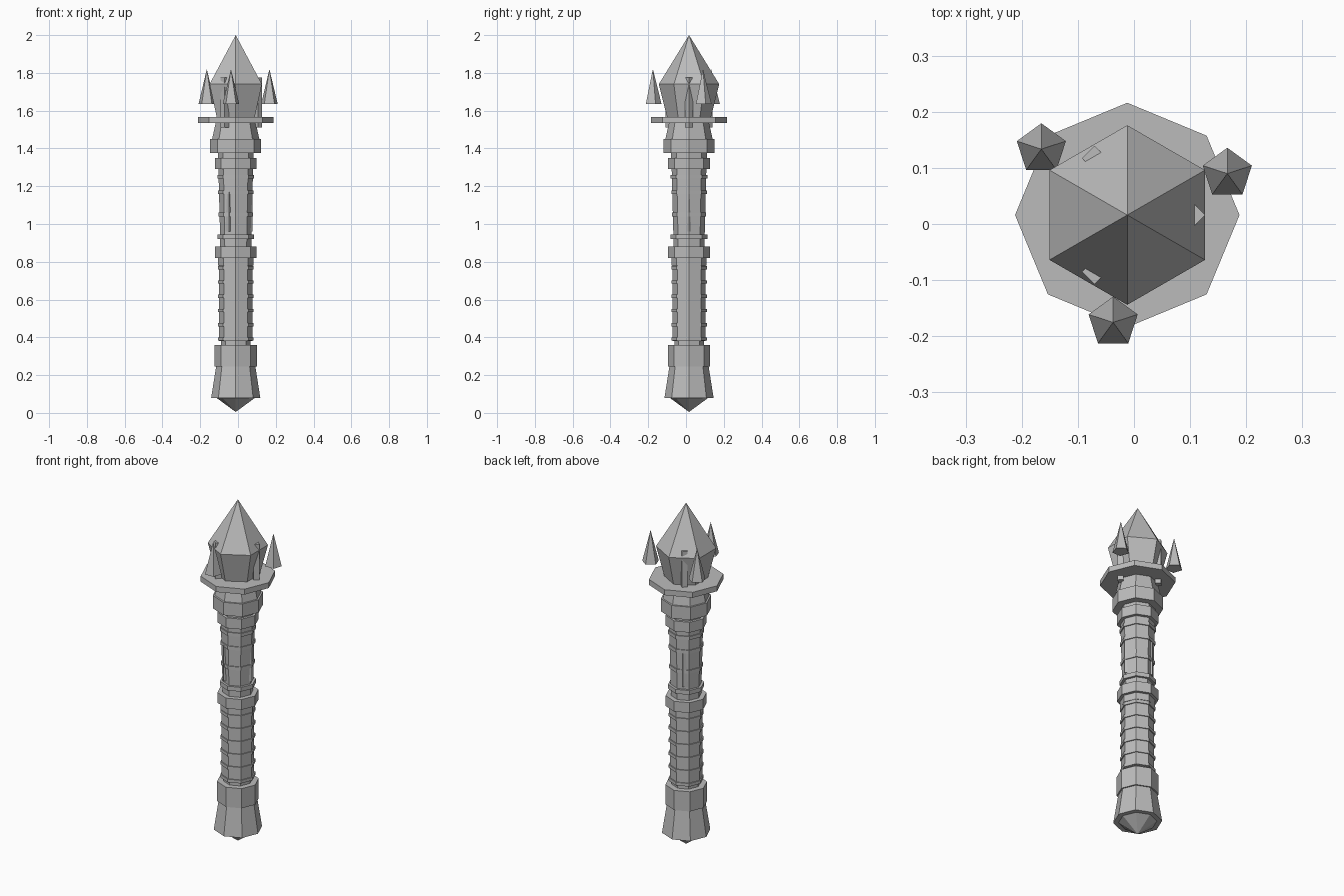
import bpy, bmesh, math

if "Cube" in bpy.data.objects:
    bpy.data.objects.remove(bpy.data.objects["Cube"])

CX, CY = -0.012, 0.016   # main axis of the sceptre

grey = bpy.data.materials.new("stone_grey")
grey.diffuse_color = (0.5, 0.5, 0.5, 1)
grey.use_nodes = True
grey.node_tree.nodes["Principled BSDF"].inputs["Base Color"].default_value = grey.diffuse_color


def lathe(name, profile, sides, x=CX, y=CY, turn=0.0):
    """Flat-sided solid from (radius, z) pairs, bottom to top; radius 0 is a point."""
    bm = bmesh.new()
    rings = []
    for r, z in profile:
        n = 1 if r == 0 else sides
        rings.append([bm.verts.new((x + r * math.cos(turn + math.tau * i / sides),
                                    y + r * math.sin(turn + math.tau * i / sides), z))
                      for i in range(n)])
    for a, b in zip(rings, rings[1:]):
        for i in range(sides):
            j = (i + 1) % sides
            if len(a) == 1:
                bm.faces.new((a[0], b[j], b[i]))
            elif len(b) == 1:
                bm.faces.new((a[i], a[j], b[0]))
            else:
                bm.faces.new((a[i], a[j], b[j], b[i]))
    if len(rings[0]) > 1:
        bm.faces.new(rings[0][::-1])
    if len(rings[-1]) > 1:
        bm.faces.new(rings[-1])
    bmesh.ops.recalc_face_normals(bm, faces=bm.faces)
    mesh = bpy.data.meshes.new(name)
    bm.to_mesh(mesh)
    bm.free()
    mesh.materials.append(grey)
    obj = bpy.data.objects.new(name, mesh)
    bpy.context.collection.objects.link(obj)
    return obj


def around(dist, degrees):
    a = math.radians(degrees)
    return CX + dist * math.cos(a), CY + dist * math.sin(a)


# Foot: pointed tip, flared pommel and band
lathe("foot_tip", [(0, 0.005), (0.105, 0.082)], 8)
lathe("pommel", [(0.13, 0.08), (0.104, 0.245)], 8)
lathe("lower_band", [(0.112, 0.245), (0.112, 0.36)], 8)

# Shafts
lathe("lower_shaft", [(0.078, 0.35), (0.078, 0.38), (0.088, 0.38), (0.088, 0.79)], 8)
lathe("upper_shaft", [(0.082, 0.87), (0.083, 0.945), (0.092, 1.30)], 8)

# Thin ribs on both shafts
for i in range(6):
    z = 0.382 + 0.0755 * i
    lathe(f"lower_rib_{i + 1}", [(0.094, z), (0.094, z + 0.018)], 8)
for i in range(3):
    z = 1.04 + 0.118 * i / 1.0 if i < 2 else 1.24
    r = 0.091 + 0.003 * i
    lathe(f"upper_rib_{i + 1}", [(r, z), (r, z + 0.02)], 8)

# Collars at the middle and the top
for name, r, z0, z1 in [
    ("middle_underband", 0.093, 0.78, 0.82),
    ("middle_band", 0.110, 0.82, 0.88),
    ("middle_overband", 0.097, 0.92, 0.945),
    ("upper_band", 0.110, 1.29, 1.35),
    ("upper_neck", 0.095, 1.34, 1.385),
    ("top_collar", 0.135, 1.375, 1.45),
]:
    lathe(name, [(r, z0), (r, z1)], 8)
lathe("head_neck", [(0.125, 1.45), (0.105, 1.54)], 8)

# Wide ring under the head
lathe("wide_ring", [(0.2, 1.535), (0.2, 1.567)], 8)

# Six-sided pointed head
lathe("head", [(0.112, 1.55), (0.16, 1.74), (0, 2.0)], 6, turn=math.pi / 2)

# Details repeated three times around the axis
for i in range(3):
    x, y = around(0.117, 120 * i)
    lathe(f"head_strut_{i + 1}", [(0.022, 1.51), (0.022, 1.775)], 4, x, y)
    x, y = around(0.07, 120 * i)
    lathe(f"shaft_strut_{i + 1}", [(0.02, 0.96), (0.02, 1.17)], 4, x, y)
    x, y = around(0.193, 22.5 + 120 * i)
    lathe(f"spike_{i + 1}", [(0.046, 1.635), (0, 1.82)], 5, x, y, math.pi / 2)
